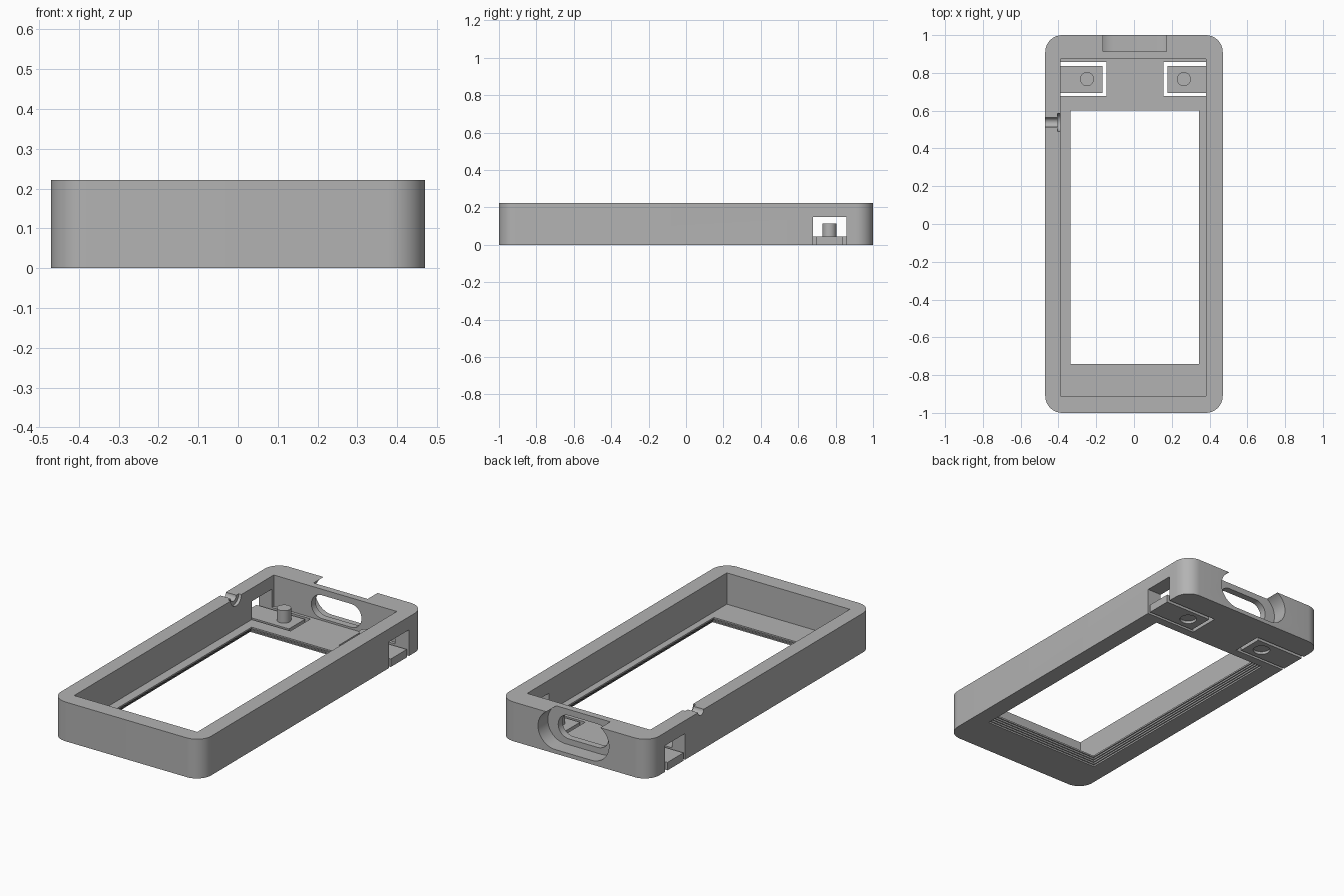
import bpy
import bmesh
import math

cube = bpy.data.objects.get("Cube")
if cube:
    bpy.data.objects.remove(cube, do_unlink=True)

HEIGHT, FLOOR = 0.222, 0.045

grey = bpy.data.materials.new("plain grey")
grey.use_nodes = True
grey.diffuse_color = (0.45, 0.45, 0.45, 1)
grey.node_tree.nodes["Principled BSDF"].inputs["Base Color"].default_value = (0.45, 0.45, 0.45, 1)


def prism(name, outline, axis, start, end):
    """Extrude a 2D outline along x, y or z."""
    place = {"x": lambda a, b, d: (d, a, b),
             "y": lambda a, b, d: (a, d, b),
             "z": lambda a, b, d: (a, b, d)}[axis]
    bm = bmesh.new()
    lower = [bm.verts.new(place(a, b, start)) for a, b in outline]
    upper = [bm.verts.new(place(a, b, end)) for a, b in outline]
    bm.faces.new(lower)
    bm.faces.new(upper)
    for i in range(len(outline)):
        j = (i + 1) % len(outline)
        bm.faces.new((lower[i], lower[j], upper[j], upper[i]))
    bmesh.ops.recalc_face_normals(bm, faces=bm.faces)
    mesh = bpy.data.meshes.new(name)
    bm.to_mesh(mesh)
    bm.free()
    mesh.materials.append(grey)
    obj = bpy.data.objects.new(name, mesh)
    bpy.context.collection.objects.link(obj)
    return obj


def rounded(cx, cy, half_w, half_h, radius, steps=10):
    """Rounded rectangle outline; a stadium when radius equals half_h."""
    pts = []
    corners = [(1, 1), (-1, 1), (-1, -1), (1, -1)]
    for q, (sx, sy) in enumerate(corners):
        for i in range(steps + 1):
            a = math.pi / 2 * (q + i / steps)
            p = (cx + sx * (half_w - radius) + radius * math.cos(a),
                 cy + sy * (half_h - radius) + radius * math.sin(a))
            if not pts or math.dist(p, pts[-1]) > 1e-5:
                pts.append(p)
    if math.dist(pts[0], pts[-1]) < 1e-5:
        pts.pop()
    return pts


def circle(cx, cy, radius, count=32):
    return [(cx + radius * math.cos(math.tau * i / count),
             cy + radius * math.sin(math.tau * i / count)) for i in range(count)]


def box(name, x0, x1, y0, y1, z0, z1):
    return prism(name, [(x0, y0), (x1, y0), (x1, y1), (x0, y1)], "z", z0, z1)


def combine(target, other, operation="DIFFERENCE"):
    """Apply a boolean and discard the helper."""
    mod = target.modifiers.new("shape", "BOOLEAN")
    mod.operation = operation
    mod.solver = "EXACT"
    mod.object = other
    bpy.context.view_layer.objects.active = target
    bpy.ops.object.modifier_apply(modifier=mod.name)
    bpy.data.objects.remove(other, do_unlink=True)


def smooth(obj):
    bpy.ops.object.select_all(action="DESELECT")
    obj.select_set(True)
    bpy.context.view_layer.objects.active = obj
    bpy.ops.object.shade_smooth_by_angle(angle=math.radians(30))


# Outer shell and its open cavity
case = prism("case_body", rounded(0, 0, 0.47, 1.0, 0.09), "z", 0, HEIGHT)
combine(case, box("cavity", -0.388, 0.382, -0.91, 0.874, FLOOR, 0.5))

# Window, widening in small steps toward the underside
STEPS = 5
for k in range(STEPS):
    grow = 0.007 * k
    top = 0.1 if k == 0 else FLOOR * (1 - k / STEPS)
    combine(case, box("window", -0.336 - grow, 0.344 + grow,
                      -0.74 - grow, 0.602 + grow, -0.1, top))

# Side openings that run on into the floor around each button
for inner, outer in ((-0.146, -0.6), (0.156, 0.6)):
    combine(case, box("side_opening", min(inner, outer), max(inner, outer),
                      0.678, 0.857, -0.1, 0.148))

# Socket in the back wall: wide outer recess and a slot right through
combine(case, prism("recess", rounded(0.004, 0.13, 0.222, 0.107, 0.107), "y", 0.912, 1.1))
combine(case, prism("slot", rounded(0.004, 0.122, 0.157, 0.066, 0.066), "y", 0.8, 1.05))

# Cable groove in the top of the right wall, with a wider inner end
combine(case, prism("groove", circle(0.538, HEIGHT, 0.025), "x", -0.6, -0.35))
combine(case, prism("groove_end", circle(0.538, HEIGHT, 0.047), "x", -0.405, -0.3))
smooth(case)

# Button tongues with a post above and a shallow dimple below
for side, tip, wall, post_x in (("right", -0.167, -0.47, -0.249), ("left", 0.177, 0.47, 0.264)):
    button = box(side + "_button", min(tip, wall), max(tip, wall), 0.694, 0.837, 0, FLOOR)
    combine(button, prism("post", circle(post_x, 0.767, 0.037), "z", 0.03, 0.115), "UNION")
    combine(button, prism("dimple", circle(post_x, 0.767, 0.045), "z", -0.1, 0.015))
    smooth(button)
